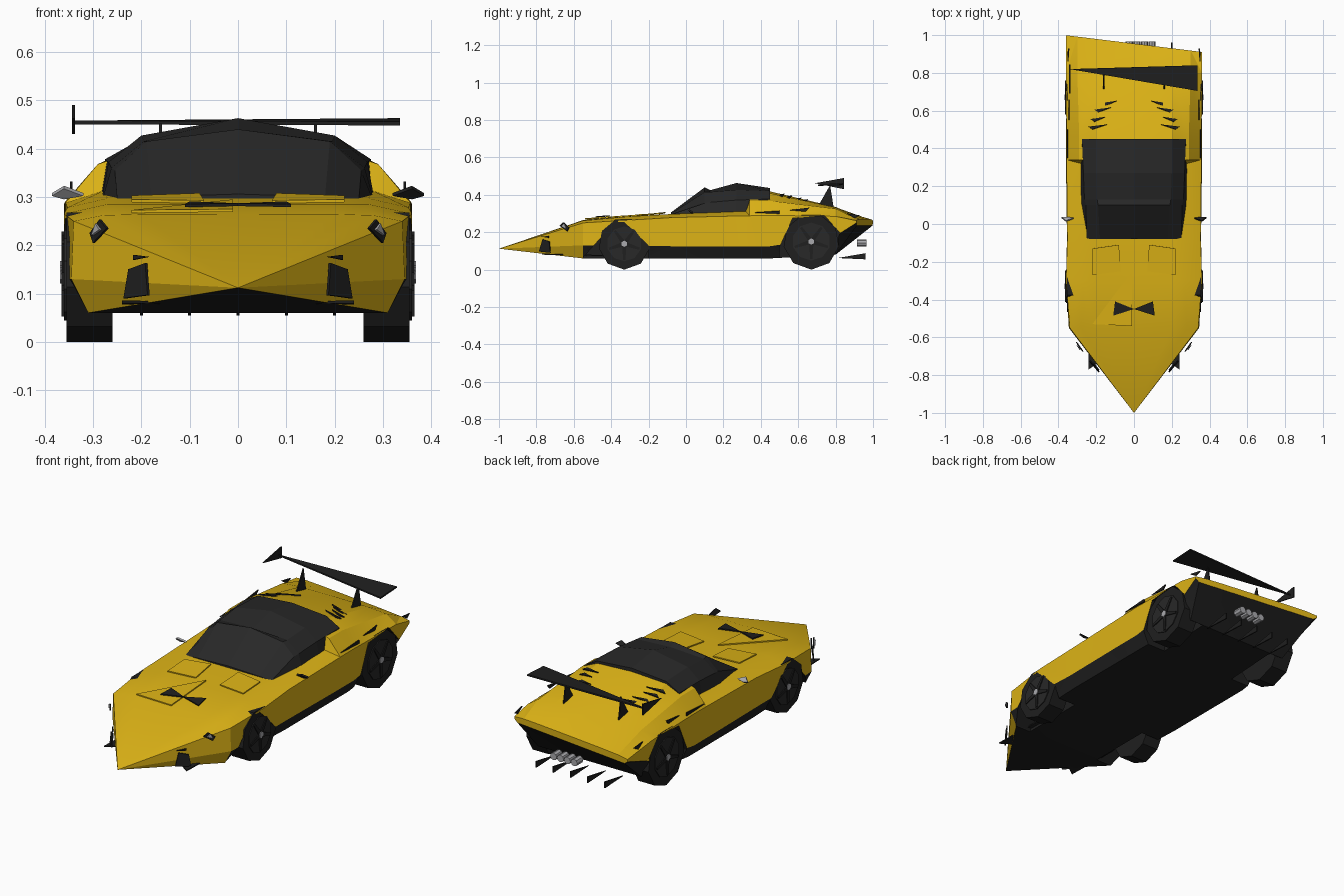
import bpy, bmesh, math
from mathutils import Vector

if "Cube" in bpy.data.objects:
    bpy.data.objects.remove(bpy.data.objects["Cube"])


def material(name, rgb):
    m = bpy.data.materials.new(name)
    m.diffuse_color = (*rgb, 1)
    m.use_nodes = True
    m.node_tree.nodes["Principled BSDF"].inputs["Base Color"].default_value = m.diffuse_color
    return m


YELLOW = material("body_yellow", (0.72, 0.45, 0.008))
BLACK = material("trim_black", (0.014, 0.014, 0.014))
GLASS = material("dark_glass", (0.021, 0.021, 0.021))
SILVER = material("silver", (0.4, 0.4, 0.42))


def build(name, verts, faces, mats, indices=None):
    me = bpy.data.meshes.new(name)
    me.from_pydata([tuple(v) for v in verts], [], faces)
    for m in mats:
        me.materials.append(m)
    for p in me.polygons:
        p.material_index = indices[p.index] if indices else 0
    bm = bmesh.new()
    bm.from_mesh(me)
    bmesh.ops.recalc_face_normals(bm, faces=bm.faces)
    bm.to_mesh(me)
    bm.free()
    ob = bpy.data.objects.new(name, me)
    bpy.context.collection.objects.link(ob)
    return ob


def plate(name, pts, mat, mirror=True, thick=0.006):
    """Thin panel from an outline, optionally repeated on the other side."""
    for s in ((1, -1) if mirror else (1,)):
        ob = build(name, [(s * x, y, z) for x, y, z in pts], [tuple(range(len(pts)))], [mat])
        mod = ob.modifiers.new("thickness", 'SOLIDIFY')
        mod.thickness = thick
        mod.offset = 0


def prism(axis_pts, x0, x1):
    """Verts and faces of a side profile (y, z) extruded along x."""
    n = len(axis_pts)
    v = [(x, y, z) for x in (x0, x1) for y, z in axis_pts]
    f = [(i, (i + 1) % n, n + (i + 1) % n, n + i) for i in range(n)]
    return v, f + [tuple(range(n)), tuple(range(n, 2 * n))]


def smooth(ob, deg):
    bpy.ops.object.select_all(action='DESELECT')
    ob.select_set(True)
    bpy.context.view_layer.objects.active = ob
    bpy.ops.object.shade_smooth_by_angle(angle=math.radians(deg))


# Body: half sections (y, bottom x z, side x z, shoulder x z, inner x z, centre z)
sections = [
    (-0.55, .31, .06, .345, .13, .34, .25, .28, .262, .265),
    (-0.30, .32, .06, .36, .13, .36, .265, .27, .285, .285),
    (-0.08, .33, .06, .355, .125, .353, .278, .27, .297, .297),
    (0.32, .33, .06, .36, .125, .357, .288, .28, .312, .312),
    (0.34, .33, .06, .36, .125, .357, .288, .29, .368, .405),
    (0.45, .33, .06, .36, .125, .358, .290, .29, .368, .418),
    (0.80, .30, .08, .36, .18, .36, .285, .30, .325, .335),
    (0.955, .34, .235, .36, .25, .36, .262, .30, .268, .27),
]
verts, faces, idx = [], [], []
for y, xb, zb, xm, zm, xs, zs, xi, zi, zc in sections:
    half = [(xb, zb), (xm, zm), (xs, zs), (xi, zi), (0.2, zi + 0.8 * (zc - zi))]
    ring = [(-x, z) for x, z in half] + [(0, zc)] + half[::-1]
    skew = -0.123 if y > 0.9 else 0
    verts += [(x, y + skew * x, z) for x, z in ring]
n = 11
for k in range(len(sections) - 1):
    for i in range(n):
        j = (i + 1) % n
        faces.append((k * n + i, k * n + j, k * n + n + j, k * n + n + i))
        idx.append(1 if i in (0, n - 2 + 0, n - 1) else 0)
verts.append((0, -1, 0.112))
for i in range(n):
    faces.append((i, (i + 1) % n, len(verts) - 1))
    idx.append(1 if i == n - 1 else 0)
faces.append(tuple(range((len(sections) - 1) * n, len(sections) * n)))
idx.append(0)
body = build("body_shell", verts, faces, [YELLOW, BLACK], idx)
bm = bmesh.new()
bm.from_mesh(body.data)
bmesh.ops.triangulate(bm, faces=bm.faces)
bm.to_mesh(body.data)
bm.free()

# Wheel arches cut out of the body
arches = [
    [(-0.56, .03), (-0.55, .065), (-0.38, .255), (-0.33, .255), (-0.2, .13), (-0.2, .03)],
    [(0.5, .03), (0.5, .12), (0.57, .275), (0.74, .29), (0.82, .2), (0.79, .03)],
]
cv, cf = [], []
for profile in arches:
    for s in (1, -1):
        v, f = prism(profile, s * 0.22, s * 0.5)
        cf += [tuple(i + len(cv) for i in face) for face in f]
        cv += v
cutter = build("arch_cutter", cv, cf, [YELLOW, BLACK], [1] * len(cf))
cutter.hide_render = True
mod = body.modifiers.new("arches", 'BOOLEAN')
mod.operation = 'DIFFERENCE'
mod.solver = 'EXACT'
mod.object = cutter
bpy.context.view_layer.objects.active = body
bpy.ops.object.modifier_apply(modifier="arches")
bpy.data.objects.remove(cutter)
smooth(body, 20)

# Cabin: dark glass canopy with a dip behind the windscreen header
cabin = [
    (-0.08, .25, .28, .25, .295, .18, .30, .306),
    (0.10, .285, .28, .255, .355, .19, .415, .44),
    (0.13, .285, .28, .262, .36, .195, .415, .425),
    (0.27, .285, .28, .268, .372, .2, .427, .463),
    (0.45, .285, .28, .275, .378, .2, .42, .436),
]
verts, faces = [], []
for y, xb, zb, xm, zm, xt, zt, zc in cabin:
    half = [(xb, zb), (xm, zm), (xt, zt)]
    verts += [(x, y, z) for x, z in [(-x, z) for x, z in half] + [(0, zc)] + half[::-1]]
n = 7
for k in range(len(cabin) - 1):
    faces += [(k * n + i, k * n + (i + 1) % n, k * n + n + (i + 1) % n, k * n + n + i) for i in range(n)]
faces += [tuple(range(n)), tuple(range(len(verts) - n, len(verts)))]
build("cabin_canopy", verts, faces, [GLASS])

# Wheels: coarse tyres with spoked rims and silver hubs
for label, y, r in (("front", -0.33, 0.138), ("rear", 0.67, 0.15)):
    for s in (1, -1):
        def circle(rad, count, phase=0.0):
            return [(y + rad * math.sin(phase + 2 * math.pi * i / count),
                     r - rad * math.cos(phase + 2 * math.pi * i / count)) for i in range(count)]
        v, f = prism(circle(r, 9), s * 0.26, s * 0.355)
        build(label + "_tyre", v, f, [BLACK])
        v, f = prism(circle(r * 0.68, 10), s * 0.35, s * 0.36)
        build(label + "_rim", v, f, [GLASS])
        for k in range(5):
            a = 2 * math.pi * k / 5
            d, e = Vector((math.sin(a), -math.cos(a))), Vector((math.cos(a), math.sin(a)))
            c = Vector((y, r))
            pts = [c + e * .012, c + d * r * .62 + e * .006, c + d * r * .62 - e * .006, c - e * .012]
            v, f = prism([tuple(p) for p in pts], s * 0.358, s * 0.365)
            build(label + "_spoke", v, f, [BLACK])
        v, f = prism(circle(0.017, 6), s * 0.36, s * 0.368)
        build(label + "_hub", v, f, [SILVER])

# Rear wing: tapered blade, one end plate and two struts
plate("wing_blade", [(-0.34, .82, .454), (.335, .84, .459), (.335, .705, .452)], BLACK, False, 0.008)
plate("wing_end_plate", [(-0.34, .69, .462), (-0.34, .845, .49), (-0.34, .845, .43)], BLACK, False)
plate("wing_strut", [(.16, .71, .345), (.16, .77, .452), (.16, .79, .33)], BLACK)

# Underbody fins and exhausts
for k in range(5):
    x = -0.2 + 0.1 * k
    plate("diffuser_fin", [(x, .81, .062), (x, .96, .088), (x, .96, .055)], BLACK, False)
for x in (-0.025, 0.015, 0.055, 0.095):
    bpy.ops.mesh.primitive_cylinder_add(vertices=8, radius=0.019, depth=0.05,
                                        location=(x, 0.94, 0.143), rotation=(math.pi / 2, 0, 0))
    bpy.context.object.name = "exhaust_pipe"
    bpy.context.object.data.materials.append(SILVER)

# Nose details: intakes, slits, lamps and splitter
plate("nose_intake", [(.185, -.785, .097), (.235, -.725, .09), (.225, -.73, .15), (.19, -.765, .163)], BLACK)
plate("nose_slit", [(.185, -.775, .176), (.215, -.735, .18), (.215, -.735, .17)], BLACK)
plate("headlamp_bezel", [(.27, -.675, .235), (.285, -.655, .253), (.305, -.625, .225), (.298, -.635, .205)], BLACK)
plate("headlamp", [(.285, -.665, .232), (.293, -.65, .245), (.302, -.64, .22)], SILVER)
plate("splitter", [(.24, -.77, .083), (.24, -.44, .075), (0, -.6, .078)], BLACK)

# Bonnet details
plate("bonnet_vent", [(0, -.45, .284), (.1, -.41, .288), (.11, -.485, .282)], BLACK)
plate("bonnet_crease", [(-.22, -.53, .27), (-.01, -.25, .292), (-.01, -.54, .272)], YELLOW, False)
plate("bonnet_scoop", [(.07, -.25, .29), (.22, -.27, .292), (.22, -.13, .30), (.08, -.11, .305)], YELLOW)

# Rear deck louvres
for y, x0, x1 in ((.515, .14, .24), (.555, .15, .23), (.605, .12, .21), (.64, .09, .17)):
    z = 0.42 - 0.24 * (y - 0.45)
    plate("deck_louvre", [(x0, y + .012, z), (x1, y, z - .013), (x1 - .02, y - .014, z - .006)], BLACK)

# Flank vents and mirrors
plate("shoulder_vent", [(.352, .35, .305), (.352, .5, .315), (.352, .5, .298)], BLACK)
plate("fender_vent", [(.345, .55, .318), (.345, .66, .332), (.345, .64, .31)], BLACK)
plate("tail_vent", [(.35, .86, .3), (.345, .93, .29), (.35, .9, .275)], BLACK)
for s, mat in ((1, BLACK), (-1, SILVER)):
    plate("mirror", [(s * .32, .03, .305), (s * .36, .015, .32), (s * .385, .035, .305), (s * .36, .035, .298)],
          mat, False, 0.009)
